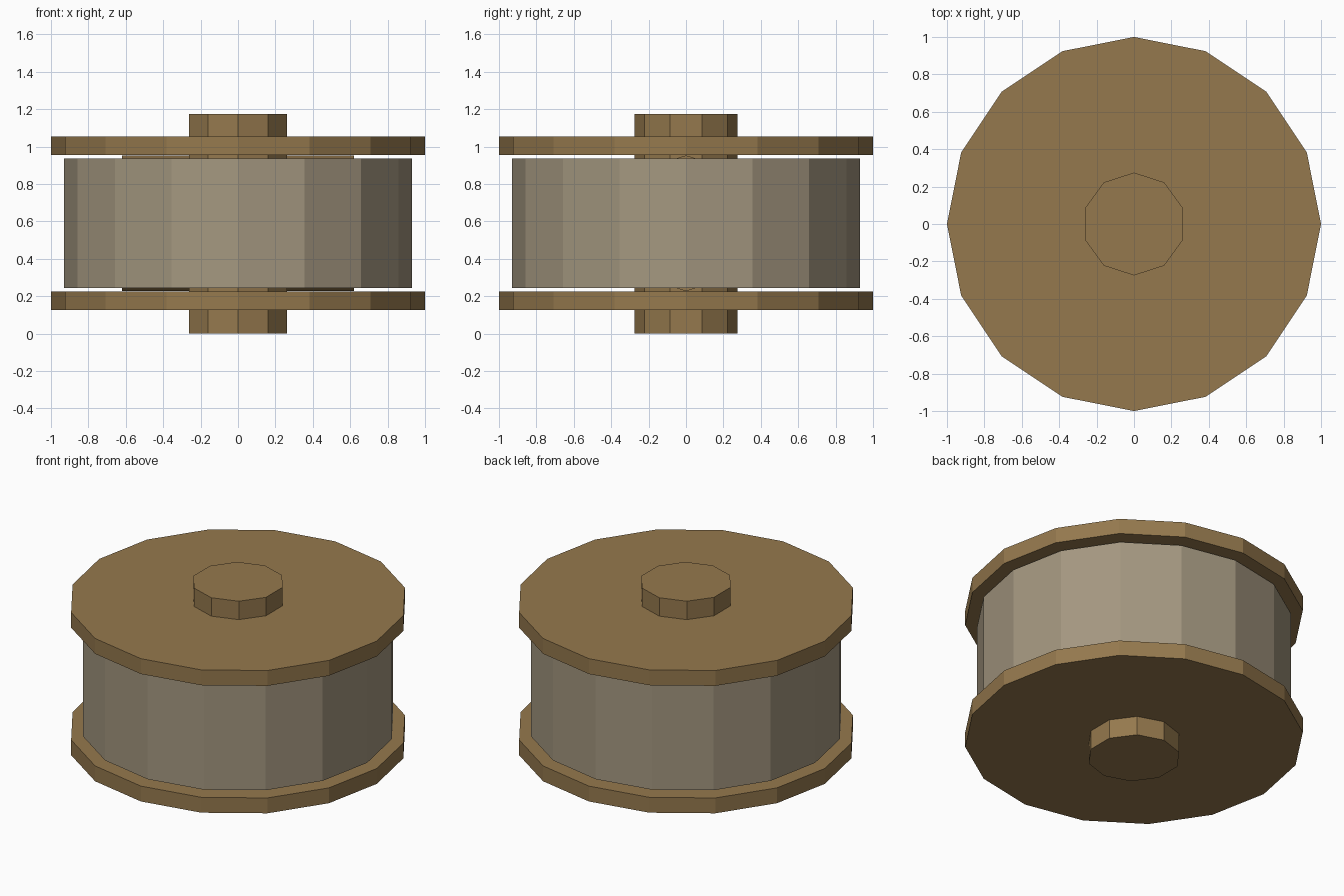
import bpy, math

if "Cube" in bpy.data.objects:
    bpy.data.objects.remove(bpy.data.objects["Cube"])


def material(name, rgb):
    m = bpy.data.materials.new(name)
    m.diffuse_color = (*rgb, 1.0)
    m.use_nodes = True
    m.node_tree.nodes["Principled BSDF"].inputs["Base Color"].default_value = m.diffuse_color
    return m


wood = material("brown wood", (0.30, 0.19, 0.075))
cable = material("grey cable", (0.37, 0.31, 0.215))


def drum(name, sides, radius, z0, z1, mat):
    """Upright flat-faced prism with a corner pointing along +y."""
    bpy.ops.mesh.primitive_cylinder_add(vertices=sides, radius=radius, depth=z1 - z0,
                                        location=(0, 0, (z0 + z1) / 2))
    ob = bpy.context.object
    ob.name = name
    ob.data.materials.append(mat)
    return ob


# Central axle showing at both ends
drum("axle", 10, 0.275, 0.0, 1.175, wood)

# Round end plates
for name, z in (("lower_flange", 0.125), ("upper_flange", 0.955)):
    drum(name, 16, 1.0, z, z + 0.1, wood)

# Wound cable between the plates
drum("cable_winding", 16, 0.93, 0.243, 0.937, cable)

# Cross bar hidden in the winding, just peeking out above and below
bpy.ops.mesh.primitive_cylinder_add(vertices=10, radius=0.363, depth=1.24,
                                    location=(0, 0, 0.59),
                                    rotation=(math.pi / 2, 0, math.pi / 2))
bar = bpy.context.object
bar.name = "cross_bar"
bar.data.materials.append(wood)
